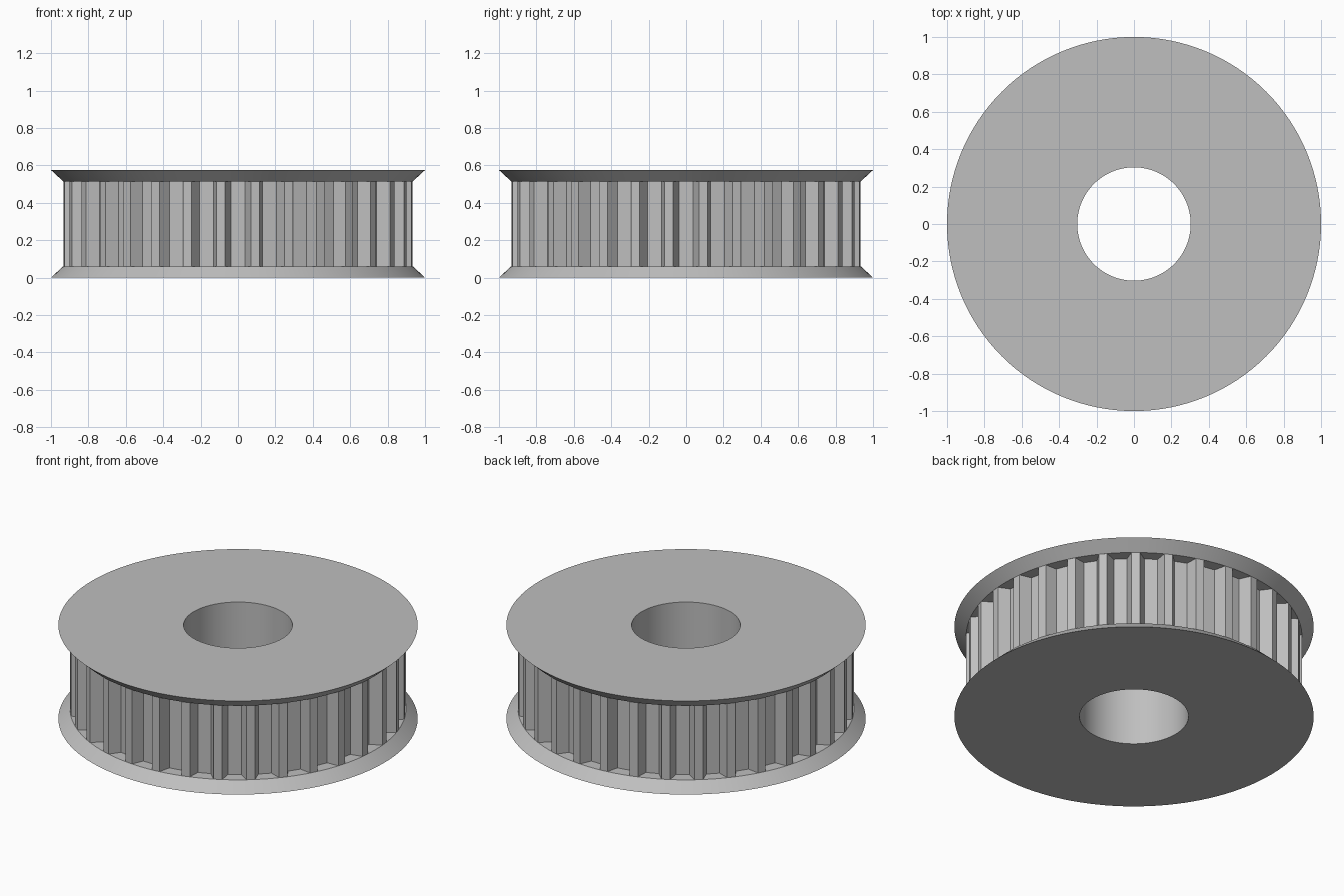
import bpy
import bmesh
from math import pi, cos, sin

cube = bpy.data.objects.get("Cube")
if cube:
    bpy.data.objects.remove(cube, do_unlink=True)

TEETH = 32
SEGMENTS = TEETH * 4
HEIGHT = 0.575
FLANGE = 0.06
BORE = 0.303
TIP, ROOT, RIM = 0.935, 0.866, 1.0

steel = bpy.data.materials.new("grey metal")
steel.use_nodes = True
steel.diffuse_color = (0.52, 0.52, 0.52, 1)
steel.node_tree.nodes["Principled BSDF"].inputs["Base Color"].default_value = (0.52, 0.52, 0.52, 1)


def circle(radius):
    return [(radius * cos(2 * pi * i / SEGMENTS), radius * sin(2 * pi * i / SEGMENTS))
            for i in range(SEGMENTS)]


def toothed_outline():
    """Trapezoidal teeth with a groove centred on each pitch angle."""
    points = []
    pitch = 2 * pi / TEETH
    for t in range(TEETH):
        for radius, offset in ((ROOT, -0.043), (ROOT, 0.043), (TIP, 0.073), (TIP, pitch - 0.073)):
            a = t * pitch + offset
            points.append((radius * cos(a), radius * sin(a)))
    return points


def loft(name, sections, closed=True):
    """Join a sequence of (outline, z) loops with quads."""
    bm = bmesh.new()
    loops = [[bm.verts.new((x, y, z)) for x, y in outline] for outline, z in sections]
    pairs = list(zip(loops, loops[1:]))
    if closed:
        pairs.append((loops[-1], loops[0]))
    for a, b in pairs:
        for i in range(SEGMENTS):
            j = (i + 1) % SEGMENTS
            bm.faces.new((a[i], a[j], b[j], b[i]))
    bmesh.ops.recalc_face_normals(bm, faces=bm.faces)
    mesh = bpy.data.meshes.new(name)
    bm.to_mesh(mesh)
    bm.free()
    mesh.materials.append(steel)
    obj = bpy.data.objects.new(name, mesh)
    bpy.context.collection.objects.link(obj)
    bpy.ops.object.select_all(action="DESELECT")
    obj.select_set(True)
    bpy.context.view_layer.objects.active = obj
    bpy.ops.object.shade_smooth_by_angle(angle=0.3)
    return obj


# Conical flanges, wide on the outside faces
for name, outer_z, inner_z in (("bottom_flange", 0, FLANGE),
                               ("top_flange", HEIGHT, HEIGHT - FLANGE)):
    loft(name, [(circle(BORE), outer_z), (circle(RIM), outer_z),
                (circle(TIP), inner_z), (circle(BORE), inner_z)])

# Toothed drum with the shaft bore through it
low, high = FLANGE, HEIGHT - FLANGE
loft("toothed_drum", [(circle(BORE), low), (toothed_outline(), low),
                      (toothed_outline(), high), (circle(BORE), high)])
